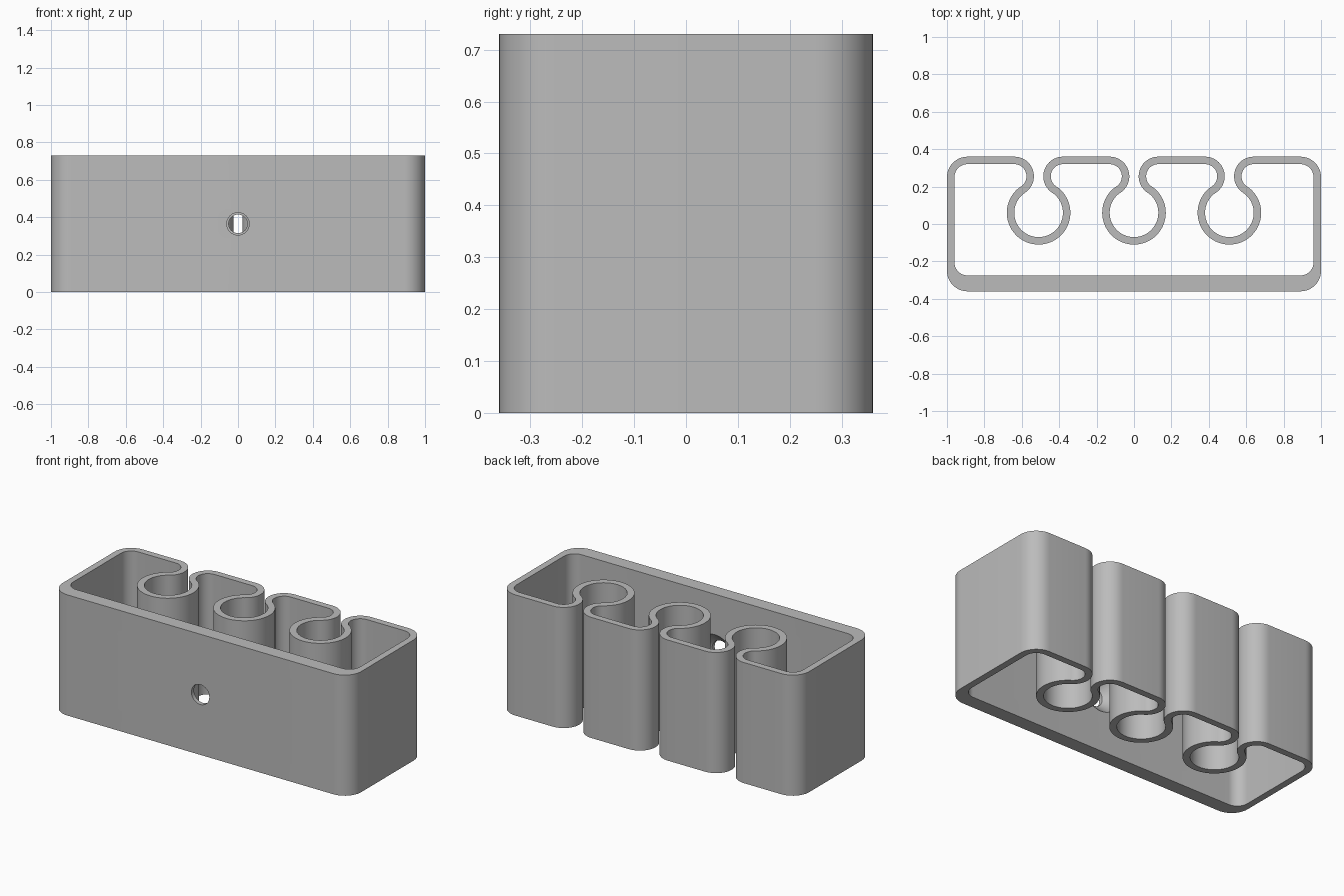
import bpy
import bmesh
from math import atan2, cos, sin, pi, radians

cube = bpy.data.objects.get("Cube")
if cube:
    bpy.data.objects.remove(cube)

HEIGHT = 0.73
WALL = 0.04
BACK = 0.36             # half depth
CORNER = 0.11           # outer corner radius
RING_Y, RING_R = 0.06, 0.13
LIP_X, LIP_R = 0.13, 0.105
LIP_Y = BACK - LIP_R
RINGS = (0.51, 0, -0.51)

grey = bpy.data.materials.new("plain grey")
grey.use_nodes = True
colour = (0.5, 0.5, 0.5, 1)
grey.diffuse_color = colour
grey.node_tree.nodes["Principled BSDF"].inputs["Base Color"].default_value = colour


def arc(cx, cy, r, start, end, steps):
    angles = (start + (end - start) * i / steps for i in range(steps + 1))
    return [(cx + r * cos(a), cy + r * sin(a)) for a in angles]


def outline(inset, front_inset):
    """Plan outline, moved inward into the material by the inset."""
    cx, cy, r = 1 - CORNER, BACK - CORNER, CORNER - inset
    front = -BACK + front_inset + r
    tilt = atan2(LIP_Y - RING_Y, LIP_X)     # where lip and ring meet
    pts = arc(-cx, front, r, pi, 1.5 * pi, 12)
    pts += arc(cx, front, r, 1.5 * pi, 2 * pi, 12)
    pts += arc(cx, cy, r, 0, pi / 2, 12)
    for x in RINGS:
        pts += arc(x + LIP_X, LIP_Y, LIP_R - inset, pi / 2, pi + tilt, 20)
        pts += arc(x, RING_Y, RING_R + inset, tilt, -pi - tilt, 56)[1:-1]
        pts += arc(x - LIP_X, LIP_Y, LIP_R - inset, -tilt, pi / 2, 20)
    return pts + arc(-cx, cy, r, pi / 2, pi, 12)


def finish(bm, name):
    bmesh.ops.recalc_face_normals(bm, faces=bm.faces)
    mesh = bpy.data.meshes.new(name)
    bm.to_mesh(mesh)
    bm.free()
    mesh.materials.append(grey)
    obj = bpy.data.objects.new(name, mesh)
    bpy.context.collection.objects.link(obj)
    return obj


# Holder body: one continuous wall folded into three open rings
bm = bmesh.new()
outer, inner = outline(0, 0), outline(WALL, 0.085)
loops = [[bm.verts.new((x, y, z)) for x, y in pts]
         for pts, z in ((outer, 0), (outer, HEIGHT), (inner, HEIGHT), (inner, 0))]
count = len(outer)
for k in range(4):
    a, b = loops[k], loops[(k + 1) % 4]
    for i in range(count):
        j = (i + 1) % count
        bm.faces.new((a[i], a[j], b[j], b[i]))
body = finish(bm, "holder_body")

# Cutter: countersunk screw hole, then a driver passage through the middle ring
bm = bmesh.new()
profile = [(-0.4, 0.06), (-0.335, 0.06), (-0.265, 0.13), (-0.26, 0.05), (0, 0.05)]
sides = 40
rows = [[bm.verts.new((x, y, HEIGHT / 2 + z)) for x, z in arc(0, 0, r, 0, 2 * pi, sides)[:-1]]
        for y, r in profile]
for a, b in zip(rows, rows[1:]):
    for i in range(sides):
        j = (i + 1) % sides
        bm.faces.new((a[i], a[j], b[j], b[i]))
bm.faces.new(rows[0])
bm.faces.new(rows[-1])
cutter = finish(bm, "screw_hole_cutter")
cutter.hide_render = True

cut = body.modifiers.new("screw hole", 'BOOLEAN')
cut.operation = 'DIFFERENCE'
cut.solver = 'EXACT'
cut.object = cutter
bpy.ops.object.select_all(action='DESELECT')
body.select_set(True)
bpy.context.view_layer.objects.active = body
bpy.ops.object.modifier_apply(modifier=cut.name)
bpy.data.objects.remove(cutter)
bpy.ops.object.shade_smooth_by_angle(angle=radians(30))
